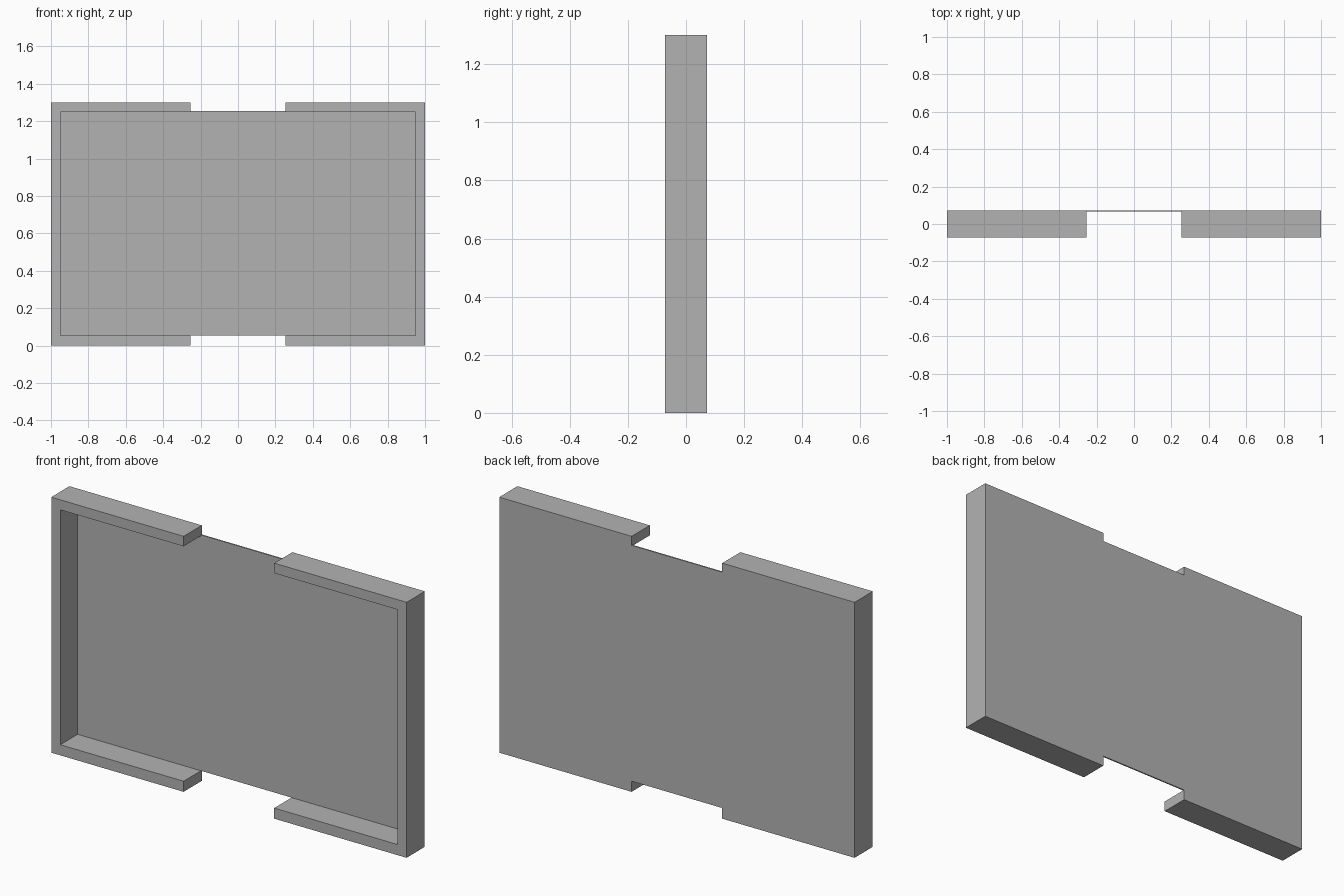
import bpy
import bmesh

cube = bpy.data.objects.get("Cube")
if cube:
    bpy.data.objects.remove(cube, do_unlink=True)

WIDTH, HEIGHT, DEPTH = 2.0, 1.3, 0.146
WALL = 0.051          # frame thickness
GAP = 0.255           # half width of the notch at top and bottom
PANEL = 0.007         # back panel thickness
BACK = DEPTH / 2

grey = bpy.data.materials.new("plain_grey")
grey.use_nodes = True
colour = (0.45, 0.45, 0.45, 1)
grey.diffuse_color = colour
grey.node_tree.nodes["Principled BSDF"].inputs["Base Color"].default_value = colour


def extrude_outline(name, outline, front, back):
    """Extrude an (x, z) outline from y=front to y=back."""
    bm = bmesh.new()
    face = bm.faces.new([bm.verts.new((x, front, z)) for x, z in outline])
    result = bmesh.ops.extrude_face_region(bm, geom=[face])
    moved = [v for v in result["geom"] if isinstance(v, bmesh.types.BMVert)]
    bmesh.ops.translate(bm, verts=moved, vec=(0, back - front, 0))
    bmesh.ops.recalc_face_normals(bm, faces=bm.faces)
    mesh = bpy.data.meshes.new(name)
    bm.to_mesh(mesh)
    bm.free()
    mesh.materials.append(grey)
    obj = bpy.data.objects.new(name, mesh)
    bpy.context.collection.objects.link(obj)
    return obj


# C-shaped frame halves
edge = WIDTH / 2
inner = edge - WALL
low, high = WALL + 0.003, HEIGHT - WALL
for name, side in (("left_frame", 1), ("right_frame", -1)):
    bracket = [(GAP, 0), (edge, 0), (edge, HEIGHT), (GAP, HEIGHT),
               (GAP, high), (inner, high), (inner, low), (GAP, low)]
    extrude_outline(name, [(side * x, z) for x, z in bracket], -BACK, BACK)

# Thin panel closing the back, flush with the frame
top = high + 0.005
extrude_outline("back_panel",
                [(-inner, low), (inner, low), (inner, top), (-inner, top)],
                BACK - PANEL, BACK)
